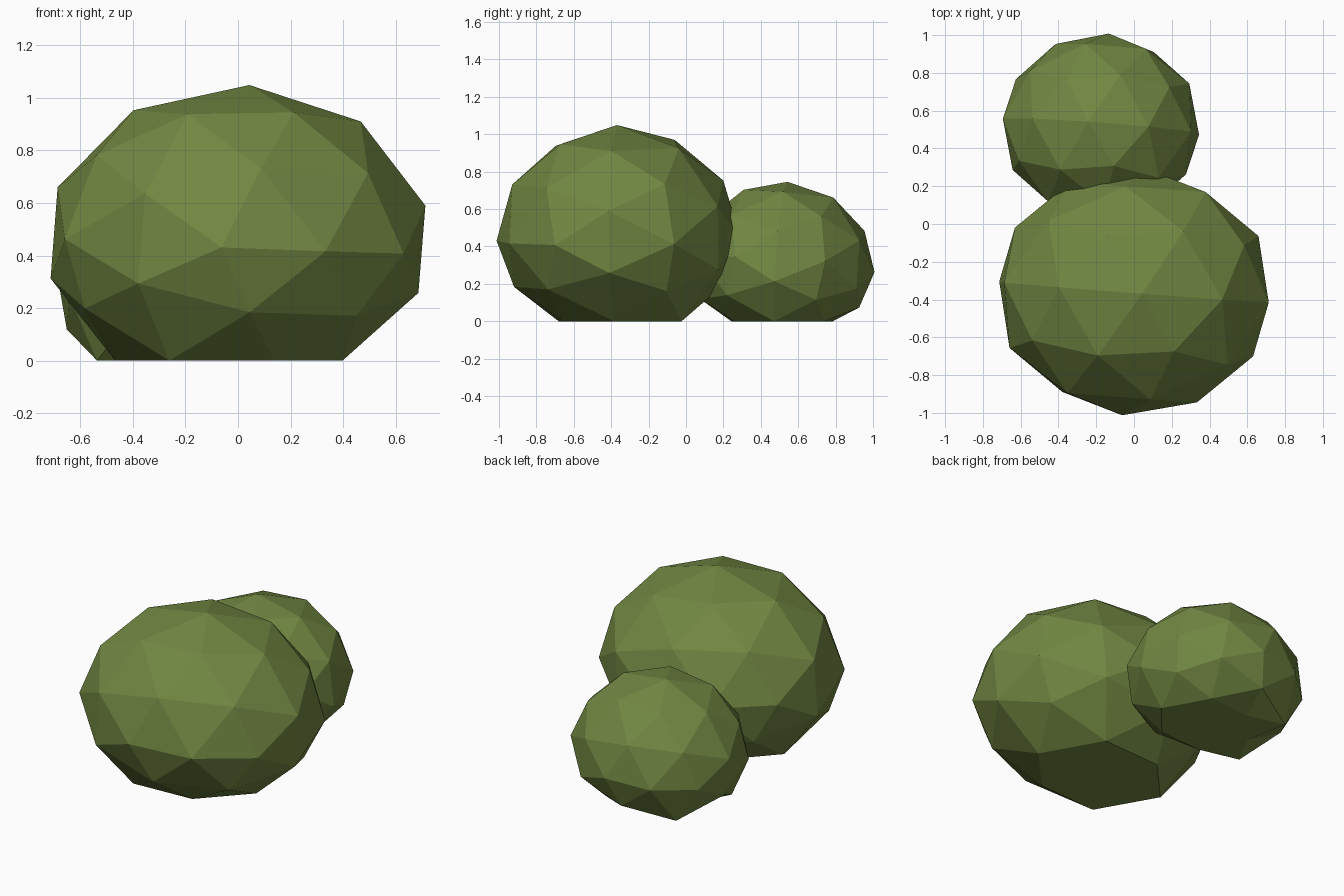
import bpy
import bmesh
from mathutils import Matrix, Vector

# Remove the default object
cube = bpy.data.objects.get("Cube")
if cube:
    bpy.data.objects.remove(cube, do_unlink=True)

# Single leaf colour
leaf = bpy.data.materials.new("leaf_green")
leaf.use_nodes = True
colour = (0.168, 0.243, 0.055, 1)
leaf.diffuse_color = colour
bsdf = leaf.node_tree.nodes["Principled BSDF"]
bsdf.inputs["Base Color"].default_value = colour
bsdf.inputs["Roughness"].default_value = 0.9


def bush(name, centre, radii, pole, side):
    """Faceted ball turned so two neighbouring corners point along pole and side,
    stretched to the radii, with a squashed lower half resting flat on the ground."""
    z = Vector(pole).normalized()
    x = Vector(side)
    x = (x - z * x.dot(z)).normalized()
    turn = Matrix((x, z.cross(x), z)).transposed().to_4x4()

    bm = bmesh.new()
    bmesh.ops.create_icosphere(bm, subdivisions=2, radius=1)
    bm.transform(turn)
    for v in bm.verts:
        if v.co.z < 0:
            v.co.z *= 0.79
    bm.transform(Matrix.Translation(centre) @ Matrix.Diagonal((*radii, 1)))
    for v in bm.verts:
        if v.co.z < 0.15 * radii[2]:
            v.co.z = 0
    bmesh.ops.recalc_face_normals(bm, faces=bm.faces)

    mesh = bpy.data.meshes.new(name)
    bm.to_mesh(mesh)
    bm.free()
    mesh.materials.append(leaf)
    obj = bpy.data.objects.new(name, mesh)
    bpy.context.collection.objects.link(obj)
    return obj


# Large front bush and small back bush
bush("large_bush", (0, -0.36, 0.435), (0.74, 0.655, 0.615),
     (0.28, -0.47, 0.81), (-0.08, -0.98, 0))
bush("small_bush", (-0.175, 0.515, 0.28), (0.53, 0.495, 0.47),
     (0.128, -0.418, 0.9), (-0.338, 0.495, 0.78))
